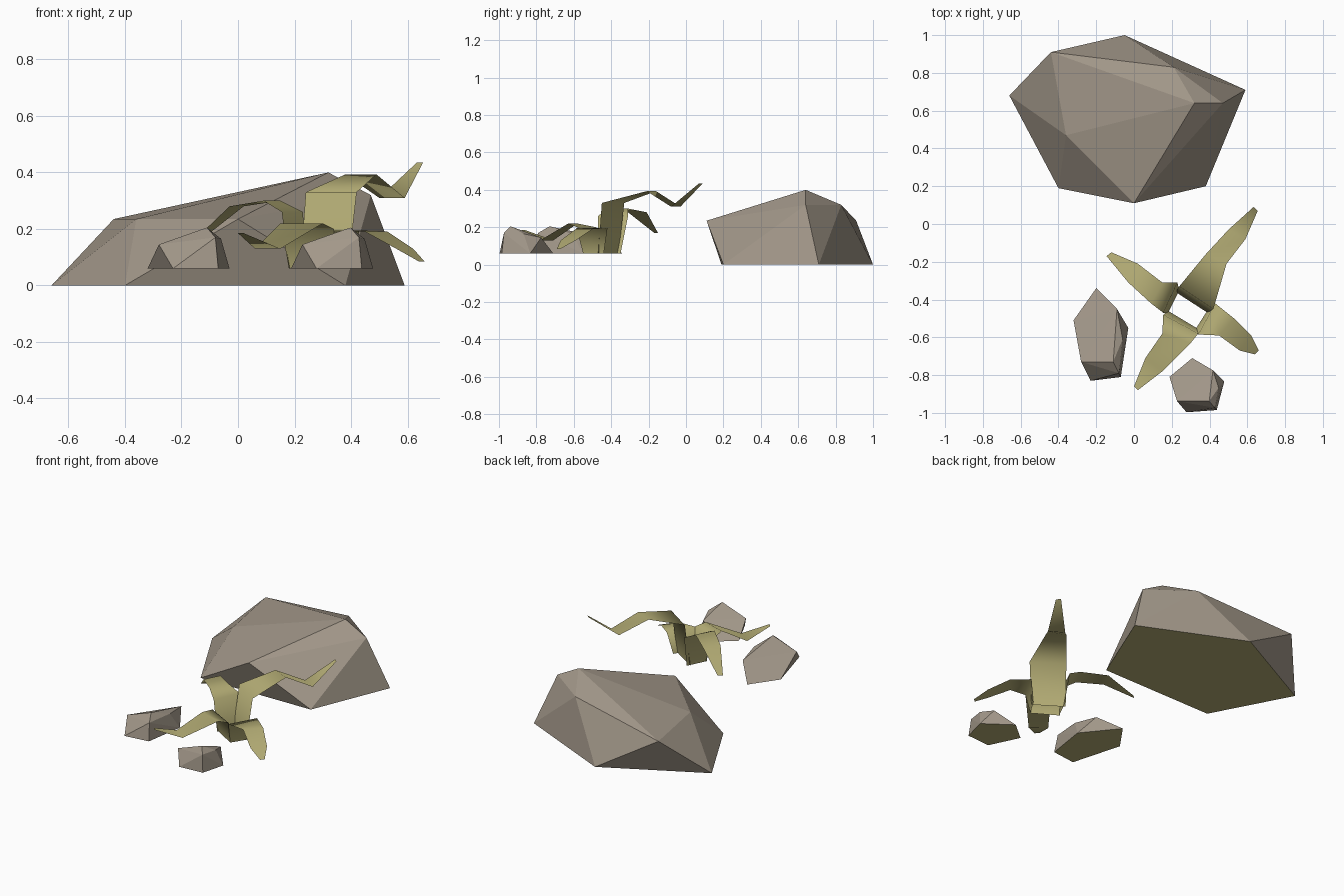
import bpy, bmesh


def material(name, rgb):
    m = bpy.data.materials.new(name)
    m.diffuse_color = (*rgb, 1)
    return m


STONE = material("warm grey stone", (0.36, 0.31, 0.25))
LEAF = material("dry olive leaf", (0.46, 0.42, 0.18))


def finish(bm, name, mats):
    me = bpy.data.meshes.new(name)
    bm.to_mesh(me)
    bm.free()
    for m in mats:
        me.materials.append(m)
    ob = bpy.data.objects.new(name, me)
    bpy.context.collection.objects.link(ob)
    return ob


def rock(name, points):
    """Faceted boulder: convex hull of a few corners, olive underside."""
    bm = bmesh.new()
    for p in points:
        bm.verts.new(p)
    bmesh.ops.convex_hull(bm, input=bm.verts[:])
    bmesh.ops.recalc_face_normals(bm, faces=bm.faces[:])
    bm.normal_update()
    for f in bm.faces:
        f.material_index = 1 if f.normal.z < -0.95 else 0
        f.smooth = False
    return finish(bm, name, [STONE, LEAF])


def leaf(name, stations):
    """Bent strip; each station is left x, left y, right x, right y, height."""
    bm = bmesh.new()
    rows = [(bm.verts.new((lx, ly, z)), bm.verts.new((rx, ry, z)))
            for lx, ly, rx, ry, z in stations]
    for (l0, r0), (l1, r1) in zip(rows, rows[1:]):
        bm.faces.new((l0, r0, r1, l1)).smooth = True
    return finish(bm, name, [LEAF])


# Large boulder: five ground corners, then the shoulders and peak
rock("large_boulder", [
    (-0.66, 0.68, 0), (-0.40, 0.19, 0), (0.38, 0.20, 0), (0.59, 0.71, 0), (-0.05, 1.0, 0),
    (-0.44, 0.91, 0.235), (-0.36, 0.47, 0.235), (0.0, 0.11, 0.235),
    (0.47, 0.64, 0.32), (0.32, 0.64, 0.40), (0.21, 0.83, 0.32)])

# Two small stones share one shape, the second squashed in depth
small = [
    (-0.32, -0.51, 0.06), (-0.20, -0.34, 0.06), (-0.03, -0.55, 0.06),
    (-0.07, -0.81, 0.06), (-0.23, -0.83, 0.06),
    (-0.28, -0.73, 0.145), (-0.11, -0.73, 0.205), (-0.08, -0.79, 0.17),
    (-0.06, -0.61, 0.165), (-0.09, -0.45, 0.145)]
rock("small_stone_left", small)
rock("small_stone_front", [(x + 0.508, -0.71 + (y + 0.34) * 0.585, z) for x, y, z in small])

# Plant: four drooping leaves around a hollow base
leaf("leaf_back", [
    (0.22, -0.36, 0.39, -0.47, 0.06), (0.24, -0.33, 0.42, -0.45, 0.33),
    (0.38, -0.16, 0.49, -0.21, 0.393), (0.50, -0.03, 0.59, -0.08, 0.31),
    (0.633, 0.09, 0.655, 0.07, 0.435)])
leaf("leaf_left", [
    (0.18, -0.47, 0.24, -0.35, 0.06), (0.155, -0.47, 0.23, -0.31, 0.26),
    (0.09, -0.42, 0.15, -0.31, 0.30), (-0.03, -0.31, 0.02, -0.21, 0.28),
    (-0.145, -0.17, -0.12, -0.15, 0.17)])
leaf("leaf_front", [
    (0.33, -0.55, 0.18, -0.46, 0.06), (0.34, -0.58, 0.155, -0.48, 0.20),
    (0.30, -0.63, 0.15, -0.58, 0.22), (0.15, -0.78, 0.06, -0.71, 0.13),
    (0.02, -0.88, 0.0, -0.86, 0.185)])
leaf("leaf_right", [
    (0.40, -0.44, 0.33, -0.55, 0.06), (0.43, -0.42, 0.34, -0.585, 0.195),
    (0.53, -0.50, 0.45, -0.59, 0.19), (0.62, -0.59, 0.56, -0.67, 0.13),
    (0.66, -0.67, 0.64, -0.69, 0.085)])
